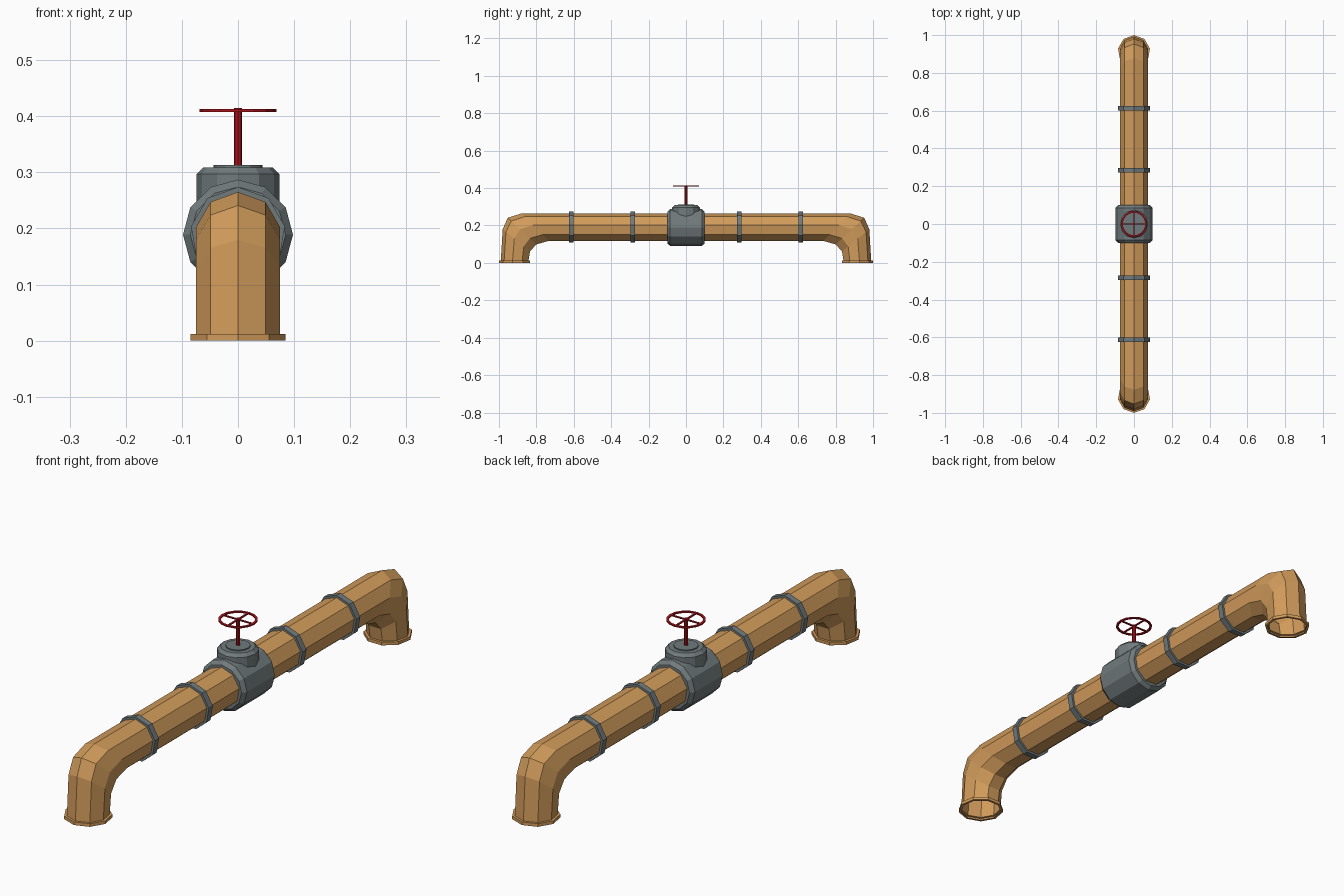
import bpy, bmesh, math
from mathutils import Vector

if "Cube" in bpy.data.objects:
    bpy.data.objects.remove(bpy.data.objects["Cube"])


def material(name, rgb):
    m = bpy.data.materials.new(name)
    m.diffuse_color = (*rgb, 1)
    m.use_nodes = True
    m.node_tree.nodes["Principled BSDF"].inputs["Base Color"].default_value = m.diffuse_color
    return m


COPPER = material("copper_orange", (0.64, 0.33, 0.105))
GREY = material("iron_grey", (0.165, 0.195, 0.2))
RED = material("valve_red", (0.40, 0.006, 0.010))
X = Vector((1, 0, 0))
ZC = 0.189      # height of the pipe axis
R = 0.0762      # pipe radius


def sweep(name, rings, n, mat, closed=False, caps=False):
    """Skin rings given as (centre, u, v): point = centre + u cos a + v sin a."""
    bm = bmesh.new()
    loops = []
    for c, u, v in rings:
        loops.append([bm.verts.new(c + u * math.cos(math.tau * i / n) + v * math.sin(math.tau * i / n))
                      for i in range(n)])
    pairs = list(zip(loops, loops[1:]))
    if closed:
        pairs.append((loops[-1], loops[0]))
    for a, b in pairs:
        for i in range(n):
            j = (i + 1) % n
            bm.faces.new((a[i], a[j], b[j], b[i]))
    if caps:
        bm.faces.new(loops[0])
        bm.faces.new(loops[-1])
    bmesh.ops.recalc_face_normals(bm, faces=bm.faces)
    me = bpy.data.meshes.new(name)
    bm.to_mesh(me)
    bm.free()
    me.materials.append(mat)
    ob = bpy.data.objects.new(name, me)
    bpy.context.collection.objects.link(ob)
    return ob


def along_y(profile):
    return [(Vector((0, y, ZC)), Vector((0, 0, r)), X * r) for y, r in profile]


def along_z(profile, y=0):
    return [(Vector((0, y, z)), Vector((0, -r, 0)), X * r) for z, r in profile]


# Pipe: flared foot, elbow, straight run, then the mirrored half
LEG_Y = -0.914
half = along_z([(0, R), (0, 0.0858), (0.012, 0.0858), (0.012, R)], LEG_Y)
for outer, inner in [((-0.980, 0.180), (-0.834, 0.062)),
                     ((-0.953, 0.241), (-0.800, 0.099)),
                     ((-0.878, 0.265), (-0.735, 0.1174))]:
    o, i = Vector((0, *outer)), Vector((0, *inner))
    u = (o - i) / 1.94
    half.append((o - u, u, X * R))


def flip(v):
    return Vector((v.x, -v.y, v.z))


sweep("pipe", half + [(flip(c), flip(u), v) for c, u, v in reversed(half)], 9, COPPER)

# Joint rings
for k, y in enumerate((-0.613, -0.285, 0.285, 0.613)):
    sweep(f"joint_ring_{k + 1}", along_y([(y - 0.012, 0.07), (y - 0.012, 0.085),
                                          (y + 0.012, 0.085), (y + 0.012, 0.07)]), 9, GREY, closed=True)

# Valve body, bonnet and gland plate
sweep("valve_body", along_y([(-0.1, 0.07), (-0.1, 0.085), (-0.085, 0.098),
                             (0.085, 0.098), (0.1, 0.085), (0.1, 0.07)]), 12, GREY)
sweep("bonnet", along_z([(0.2, 0.074), (0.297, 0.074), (0.309, 0.062)]), 12, GREY, caps=True)
sweep("gland_plate", along_z([(0.305, 0.044), (0.313, 0.044)]), 12, GREY, caps=True)

# Stem, handwheel rim and spokes
sweep("stem", along_z([(0.3, 0.0075), (0.415, 0.0075)]), 8, RED, caps=True)
sweep("handwheel_rim", along_z([(0.408, 0.060), (0.408, 0.069), (0.413, 0.069), (0.413, 0.060)]),
      16, RED, closed=True)
for name, d in (("spoke_x", (0.124, 0.007, 0.004)), ("spoke_y", (0.007, 0.124, 0.004))):
    bpy.ops.mesh.primitive_cube_add(size=1, location=(0, 0, 0.4105))
    ob = bpy.context.object
    ob.name = name
    ob.scale = d
    ob.data.materials.append(RED)
